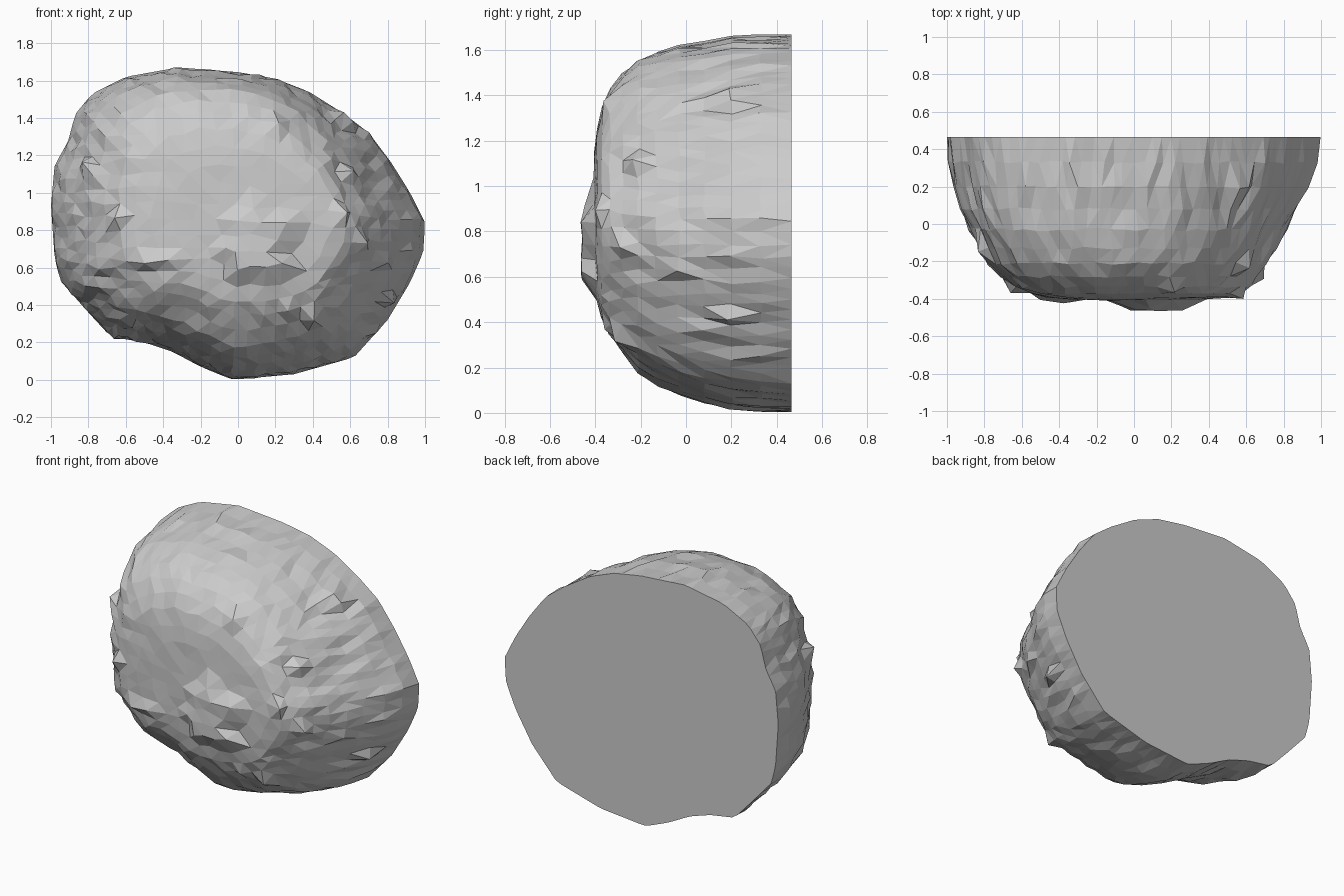
import bpy, bmesh, random
from math import atan2, cos, sin
from mathutils import Vector

if "Cube" in bpy.data.objects:
    bpy.data.objects.remove(bpy.data.objects["Cube"])

random.seed(4)
CX, CZ = 0.0, 0.85

# Outline of the flat cut face, counter-clockwise from the bottom (x, z)
OUTLINE = [(-.03, .0), (.3, .03), (.62, .12), (.8, .32), (.92, .52), (.99, .68),
           (1, .84), (.92, 1.0), (.82, 1.16), (.7, 1.32), (.57, 1.42), (.38, 1.54),
           (.2, 1.61), (0, 1.645), (-.32, 1.67), (-.6, 1.62), (-.78, 1.53),
           (-.87, 1.42), (-.91, 1.27), (-.98, 1.15), (-1, .93), (-.98, .65),
           (-.95, .53), (-.8, .36), (-.68, .23), (-.5, .2), (-.35, .15), (-.2, .07)]

# Depth sections: y, scale of the left, right, top and bottom halves
RINGS = [(.465, 1, 1, 1, 1), (.33, .99, .985, .995, .995), (.2, .96, .935, .985, .985),
         (.08, .93, .875, .965, .95), (-.03, .88, .815, .945, .91),
         (-.13, .83, .76, .91, .86), (-.21, .775, .71, .87, .79),
         (-.28, .71, .665, .80, .69), (-.335, .645, .625, .71, .60),
         (-.372, .56, .585, .61, .52), (-.392, .46, .50, .49, .41),
         (-.402, .35, .38, .37, .30), (-.406, .24, .26, .25, .2),
         (-.41, .12, .13, .12, .1)]
N = len(RINGS)

PTS = [Vector(p) for p in OUTLINE + OUTLINE[:1]]
LENGTHS = [(b - a).length for a, b in zip(PTS, PTS[1:])]


def on_outline(t):
    """Point at fraction t of the closed outline."""
    d, i = sum(LENGTHS) * (t % 1), 0
    while d > LENGTHS[i]:
        d -= LENGTHS[i]
        i += 1
    return PTS[i].lerp(PTS[i + 1], d / LENGTHS[i])


def walk(i, j, k):
    """Fraction around a square of half-size k, starting at the right."""
    if i == k:
        return j / k / 8
    if j == k:
        return (2 - i / k) / 8
    if i == -k:
        return (4 - j / k) / 8
    return (6 + i / k) / 8


def place(i, j):
    """Map a square grid point onto the half boulder."""
    k = max(abs(i), abs(j))
    if k == 0:
        return Vector((CX, -.41, CZ))
    y, left, right, top, bottom = RINGS[N - k]
    p = on_outline(walk(i, j, k) + .25)
    dx, dz = p.x - CX, p.y - CZ
    a = atan2(dz, dx)
    sx, sz = (right if dx > 0 else left), (top if dz > 0 else bottom)
    s = sx * cos(a) ** 2 + sz * sin(a) ** 2
    jit = 0 if k == N else .012
    jy = jit * (.3 if k < 6 else .7)
    return Vector((CX + dx * s + random.uniform(-jit, jit),
                   y + random.uniform(-jy, jy),
                   max(.003, CZ + dz * s + random.uniform(-jit, jit))))


# Half boulder: a square grid wrapped over the rounded front
bm = bmesh.new()
span = range(-N, N + 1)
grid = {(i, j): bm.verts.new(place(i, j)) for i in span for j in span}
for i in span[:-1]:
    for j in span[:-1]:
        bm.faces.new((grid[i, j], grid[i + 1, j], grid[i + 1, j + 1], grid[i, j + 1]))

# Flat cut face at the back
side = range(-N, N)
rim = ([(i, -N) for i in side] + [(N, j) for j in side]
       + [(-i, N) for i in side] + [(-N, -j) for j in side])
back = bm.faces.new([grid[c] for c in rim])
bmesh.ops.recalc_face_normals(bm, faces=bm.faces)
bm.normal_update()

# Raised slab on the front
for v in bm.verts:
    if -.02 < v.co.x < .27 and .58 < v.co.z < .86 and v.co.y < -.3:
        v.co.y = -.455 - random.uniform(0, .01)

# Small chips standing out of the surface (x, z)
CHIPS = [(-.83, 1.15), (-.62, .87), (-.45, .66), (-.36, .68), (-.05, .72),
         (.12, .92), (.2, 1.4), (.53, 1.41), (.61, 1.36), (.57, 1.1), (.56, .85),
         (.68, .72), (.4, .37), (.8, .45), (.77, .62), (-.8, .5), (-.72, .48), (.25, .36)]
shell = [v for (i, j), v in grid.items() if max(abs(i), abs(j)) < N - 1]
for x, z in CHIPS:
    v = min(shell, key=lambda w: (w.co.x - x) ** 2 + (w.co.z - z) ** 2)
    v.co += v.normal * .035

bmesh.ops.triangulate(bm, faces=[f for f in bm.faces if f is not back])
mesh = bpy.data.meshes.new("half_boulder")
bm.to_mesh(mesh)
bm.free()
bpy.context.collection.objects.link(bpy.data.objects.new("half_boulder", mesh))
